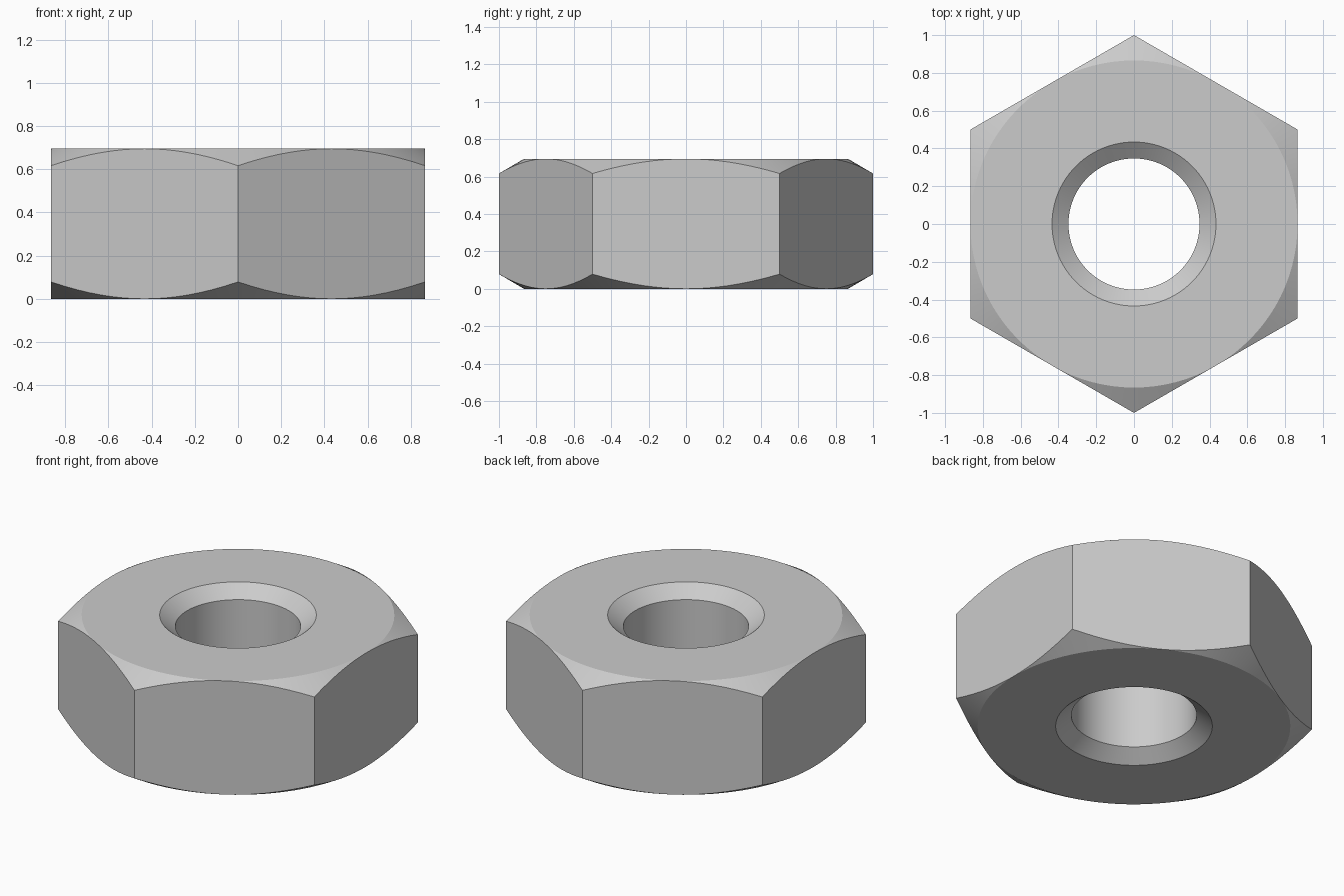
import bpy
import bmesh
from math import cos, sin, pi, radians

default_cube = bpy.data.objects.get("Cube")
if default_cube:
    bpy.data.objects.remove(default_cube)

HEIGHT = 0.695
FLAT = cos(pi / 6)        # centre to flat side
BORE = 0.347
SINK = 0.434              # countersink rim radius
SINK_DEPTH = 0.068
CHAMFER_SLOPE = 0.585
SIDES = 6
SEGMENTS = 96

# Steel colour
steel = bpy.data.materials.new("steel_grey")
steel.use_nodes = True
grey = (0.6, 0.6, 0.6, 1)
steel.diffuse_color = grey
steel.node_tree.nodes["Principled BSDF"].inputs["Base Color"].default_value = grey


def hex_radius(angle):
    """Distance from the axis to the hexagon outline."""
    sector = 2 * pi / SIDES
    return FLAT / cos((angle + sector / 2) % sector - sector / 2)


def section(angle):
    """Closed radial section (radius, height) of the nut at an angle."""
    corner = hex_radius(angle)
    drop = (corner - FLAT) * CHAMFER_SLOPE
    lower = [(BORE, SINK_DEPTH), (SINK, 0), (FLAT, 0), (corner, drop)]
    upper = [(r, HEIGHT - z) for r, z in reversed(lower)]
    return lower + upper


# Sweep the section around the axis
bm = bmesh.new()
columns = []
for i in range(SEGMENTS):
    a = 2 * pi * i / SEGMENTS
    columns.append([bm.verts.new((r * cos(a), r * sin(a), z)) for r, z in section(a)])

for i, here in enumerate(columns):
    there = columns[(i + 1) % SEGMENTS]
    for j in range(len(here)):
        k = (j + 1) % len(here)
        bm.faces.new((here[j], there[j], there[k], here[k]))

# Close the chamfer where it touches the middle of each flat
bmesh.ops.remove_doubles(bm, verts=bm.verts, dist=1e-5)
bmesh.ops.recalc_face_normals(bm, faces=bm.faces)

# Merge the strips of each flat side into one face
side_edges = [e for e in bm.edges if len(e.link_faces) == 2
              and all(abs(f.normal.z) < 0.01 for f in e.link_faces)
              and e.calc_face_angle() < 0.001]
bmesh.ops.dissolve_edges(bm, edges=side_edges, use_verts=False)

mesh = bpy.data.meshes.new("hex_nut")
bm.to_mesh(mesh)
bm.free()
mesh.materials.append(steel)
nut = bpy.data.objects.new("hex_nut", mesh)
bpy.context.collection.objects.link(nut)

# Smooth bore and chamfers, crisp edges elsewhere
bpy.ops.object.select_all(action='DESELECT')
nut.select_set(True)
bpy.context.view_layer.objects.active = nut
bpy.ops.object.shade_smooth_by_angle(angle=radians(25))
